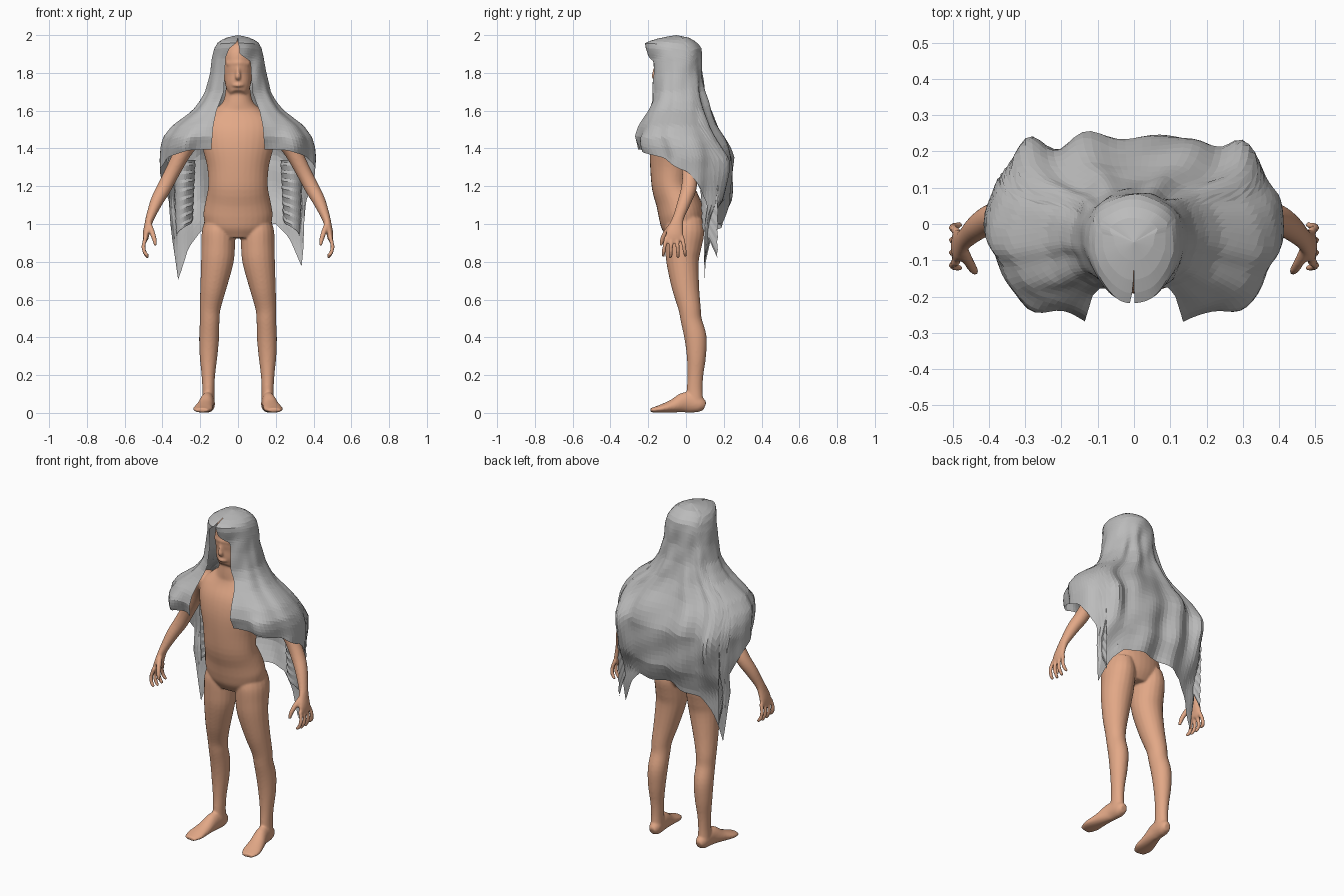
import bpy, bmesh, math
from mathutils import Vector

cube = bpy.data.objects.get("Cube")
if cube:
    bpy.data.objects.remove(cube)


def material(name, colour):
    mat = bpy.data.materials.new(name)
    mat.use_nodes = True
    mat.diffuse_color = colour
    mat.node_tree.nodes["Principled BSDF"].inputs["Base Color"].default_value = colour
    return mat


skin = material("skin", (0.76, 0.39, 0.24, 1))
cloth = material("grey_cloth", (0.5, 0.5, 0.5, 1))


def make_object(name, bm, mat):
    mesh = bpy.data.meshes.new(name)
    bmesh.ops.recalc_face_normals(bm, faces=bm.faces)
    bm.to_mesh(mesh)
    bm.free()
    mesh.materials.append(mat)
    obj = bpy.data.objects.new(name, mesh)
    bpy.context.collection.objects.link(obj)
    return obj


def spline(points, steps=4):
    """Smooth path through rows of equal length."""
    rows = [Vector(p) for p in points]
    out = []
    for i in range(len(rows) - 1):
        p0, p1 = rows[max(i - 1, 0)], rows[i]
        p2, p3 = rows[i + 1], rows[min(i + 2, len(rows) - 1)]
        for k in range(steps):
            t = k / steps
            out.append(p1 + (p2 - p0) * (t / 2) + (p0 * 2 - p1 * 5 + p2 * 4 - p3) * (t * t / 2)
                       + (p1 * 3 - p0 - p2 * 3 + p3) * (t ** 3 / 2))
    return out + [rows[-1]]


def sweep(bm, points, hint=(0, 1, 0), sides=20, mirror=False):
    """Closed tube; each row is x, y, z, half width, half depth."""
    for sign in ((1, -1) if mirror else (1,)):
        rows = spline(points)
        centres = [Vector((r[0] * sign, r[1], r[2])) for r in rows]
        rings = []
        for i, c in enumerate(centres):
            tangent = (centres[min(i + 1, len(rows) - 1)] - centres[max(i - 1, 0)]).normalized()
            side = Vector(hint).cross(tangent).normalized()
            other = tangent.cross(side)
            ring = []
            for k in range(sides):
                a = math.tau * k / sides
                ring.append(bm.verts.new(c + side * math.cos(a) * rows[i][3]
                                         + other * math.sin(a) * rows[i][4]))
            rings.append(ring)
        faces = [bm.faces.new(rings[0]), bm.faces.new(rings[-1][::-1])]
        for low, high in zip(rings, rings[1:]):
            for k in range(sides):
                n = (k + 1) % sides
                faces.append(bm.faces.new((low[k], high[k], high[n], low[n])))
        bmesh.ops.recalc_face_normals(bm, faces=faces)


def sheet(bm, grid):
    """Open cloth surface through rows of points."""
    verts = [[bm.verts.new(p) for p in row] for row in grid]
    for upper, lower in zip(verts, verts[1:]):
        for i in range(len(upper) - 1):
            bm.faces.new((upper[i], lower[i], lower[i + 1], upper[i + 1]))


body = bmesh.new()

# Torso and neck
sweep(body, [
    (0, -.02, .925, .12, .08), (0, -.02, .98, .168, .11), (0, -.025, 1.05, .183, .12),
    (0, -.045, 1.12, .172, .115), (0, -.075, 1.2, .158, .106), (0, -.075, 1.3, .163, .115),
    (0, -.07, 1.4, .187, .12), (0, -.06, 1.48, .2, .115), (0, -.05, 1.55, .185, .095),
    (0, -.05, 1.6, .13, .08), (0, -.058, 1.65, .078, .068), (0, -.06, 1.74, .062, .058)], sides=32)

# Head with nose, brow and lips
sweep(body, [
    (0, -.12, 1.69, .04, .035), (0, -.1, 1.72, .062, .066), (0, -.075, 1.78, .074, .09),
    (0, -.065, 1.84, .08, .102), (0, -.06, 1.9, .08, .1), (0, -.055, 1.95, .055, .075),
    (0, -.055, 1.97, .02, .03)], sides=28)
sweep(body, [(0, -.157, 1.845, .008, .01), (0, -.166, 1.8, .011, .013),
             (0, -.168, 1.778, .016, .013), (0, -.158, 1.766, .01, .008)], sides=12)
sweep(body, [(-.06, -.135, 1.85, .008, .012), (0, -.163, 1.852, .009, .012),
             (.06, -.135, 1.85, .008, .012)], (0, 0, 1), 10)
sweep(body, [(-.028, -.147, 1.735, .005, .007), (0, -.16, 1.735, .008, .01),
             (.028, -.147, 1.735, .005, .007)], (0, 0, 1), 10)

# Legs
sweep(body, [
    (.1, -.005, 1.03, .07, .09), (.104, -.008, .96, .087, .105), (.105, -.015, .88, .089, .097),
    (.11, -.018, .8, .086, .086), (.13, -.003, .67, .07, .073), (.147, .018, .56, .056, .06),
    (.15, .028, .49, .052, .056), (.153, .05, .4, .053, .059), (.156, .055, .3, .047, .051),
    (.157, .05, .2, .036, .042), (.157, .046, .12, .032, .042), (.158, .048, .05, .034, .045)],
    mirror=True)

# Feet
sweep(body, [
    (.155, .1, .035, .02, .022), (.156, .07, .045, .034, .043), (.162, 0, .056, .036, .055),
    (.175, -.07, .036, .045, .035), (.187, -.14, .021, .052, .02), (.192, -.187, .014, .035, .011)],
    (0, 0, 1), mirror=True)

# Arms and palms
sweep(body, [
    (.15, -.045, 1.53, .05, .06), (.2, -.025, 1.51, .06, .062), (.25, 0, 1.45, .056, .056),
    (.293, .012, 1.38, .046, .048), (.35, .02, 1.27, .04, .041), (.392, .015, 1.19, .039, .041),
    (.43, -.008, 1.12, .034, .036), (.463, -.038, 1.04, .024, .03), (.475, -.05, 1, .02, .036),
    (.486, -.06, .95, .018, .046), (.49, -.062, .915, .014, .048)], mirror=True)

# Fingers and thumb
for i in range(4):
    y = -.02 - .028 * i
    spread = .006 * (1.5 - i)
    tip = .815 + .01 * abs(i - 1.5)
    sweep(body, [(.488, y, .93, .012, .012), (.5, y + spread, .885, .011, .011),
                 (.494, y + spread * 1.6, .85, .011, .011), (.476, y + spread * 2, tip, .009, .009)],
          sides=10, mirror=True)
sweep(body, [(.472, -.07, 1, .016, .015), (.456, -.103, .96, .015, .015),
             (.443, -.125, .92, .013, .013), (.437, -.132, .885, .009, .009)],
      sides=10, mirror=True)

# Fuse the parts into one smooth skin
figure = make_object("body", body, skin)
remesh = figure.modifiers.new("fuse", "REMESH")
remesh.mode = "VOXEL"
remesh.voxel_size = .006
remesh.use_smooth_shade = True
soften = figure.modifiers.new("soften", "SMOOTH")
soften.factor = .5
soften.iterations = 7


def lookup(table, key):
    """Linear reading of rows sorted by their first value."""
    for a, b in zip(table, table[1:]):
        if key <= b[0]:
            t = max((key - a[0]) / (b[0] - a[0]), 0)
            return [p + (q - p) * t for p, q in zip(a[1:], b[1:])]
    return table[-1][1:]


# Draped cloak: height, half width, front y, back y, half opening
outline = [
    (.7, .39, -.2, .14, .14), (1, .4, -.25, .18, .14), (1.12, .4, -.25, .23, .14),
    (1.35, .41, -.24, .245, .14), (1.41, .405, -.26, .225, .14), (1.46, .39, -.275, .2, .135),
    (1.52, .345, -.26, .165, .13), (1.6, .24, -.225, .13, .115), (1.65, .2, -.2, .115, .095),
    (1.7, .172, -.19, .1, .075), (1.8, .148, -.19, .085, .07), (1.88, .137, -.195, .085, .066),
    (1.93, .125, -.215, .08, .045), (1.96, .108, -.22, .06, .008), (1.985, .07, -.14, .02, 0),
    (2, 0, -.05, -.05, 0)]
# Hem height by angle from the back
hem = [(0, 1.01), (30, .98), (42, .9), (54, .73), (58, .9), (66, 1.12), (90, 1.28),
       (115, 1.35), (140, 1.39), (180, 1.4)]


def cloak_point(u, v):
    base = abs(u) * 160
    low = lookup(hem, base)[0]
    if base < 65:
        low += .035 * u / .33
    z = 2 - (2 - low) * v ** 1.15
    width, front, back, gap = lookup(outline, z)
    # The left brow flap falls lower than the right
    if u > 0:
        gap *= 1 - .85 * min(max((z - 1.86) / .04, 0), 1)
    span = math.pi - (math.asin(min(gap / width, 1)) if width > .01 else 0)
    a = u * span
    fall = min(max((1.9 - z) / .45, 0), 1)
    fold = fall * (.007 * math.sin(a * 15 + z * 5) - .013 * math.cos(a * 10))
    fold += .004 * math.sin(a * 7 + z * 30) * min(1, v * 4)
    s, c = math.sin(a), math.cos(a)
    mid = (front + back) / 2
    blunt = .75 if c > 0 else 1.15 - (.25 if u < 0 else .38) * fall
    x = s * (width + fold * .3)
    y = mid + math.copysign(abs(c) ** blunt * (back - mid), c) + c * fold
    # Rolled folds behind the arms, pointed front corners, flared tail
    turn = abs(math.degrees(a))
    y += .05 * math.exp(-((turn - 45) / 9) ** 2 - ((z - 1.27) / .15) ** 2)
    y -= .04 * math.exp(-((turn - 135) / 9) ** 2 - ((z - 1.4) / .1) ** 2)
    x += max(u, 0) * .3 * max(1 - z, 0)
    return Vector((x, y, z))


columns, rows = 96, 40
cloak = bmesh.new()
sheet(cloak, [[cloak_point(i / columns * 2 - 1, j / rows) for i in range(columns + 1)]
              for j in range(rows + 1)])
bmesh.ops.remove_doubles(cloak, verts=cloak.verts, dist=.0005)
make_object("hooded_cloak", cloak, cloth)

# Loose cloth curling in behind each arm: x, y, hem height
hook = spline([(.34, .17, .82), (.33, .1, .94), (.285, .07, .98), (.24, .1, 1), (.225, .15, 1.02)])
for sign, side_name in ((1, "left"), (-1, "right")):
    loose = bmesh.new()
    curtain = []
    for j in range(25):
        t = j / 24
        rib = .0025 * math.sin(j * 2.1)
        pull = 1 - .2 * t
        curtain.append([(sign * (.3 + (p.x - .3) * pull + rib), .15 + (p.y - .15) * pull + rib,
                         1.34 + (p.z - 1.34) * t) for p in hook])
    sheet(loose, curtain)
    make_object(side_name + "_loose_fold", loose, cloth)
